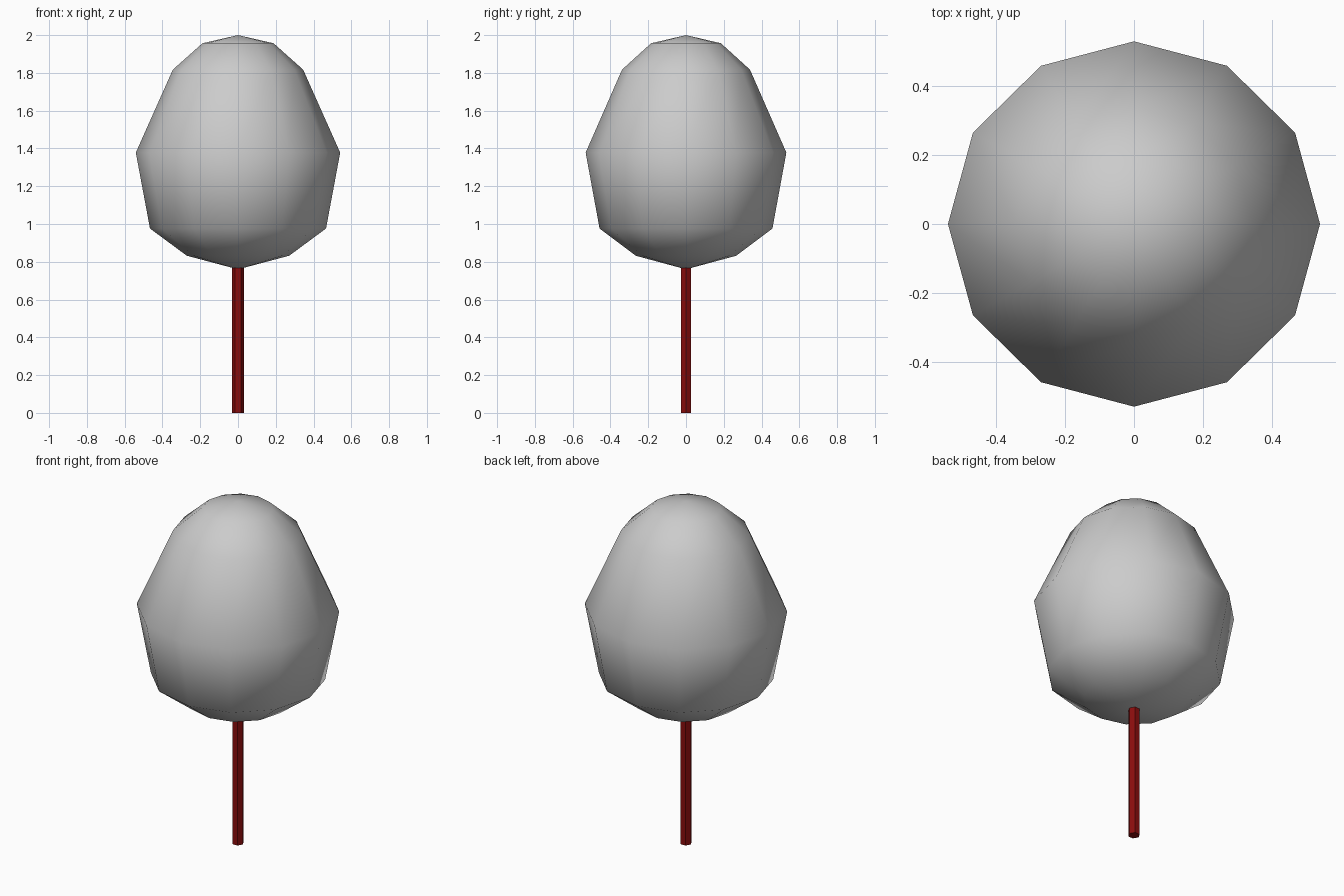
import bpy, bmesh
from math import sin, cos, pi

if "Cube" in bpy.data.objects:
    bpy.data.objects.remove(bpy.data.objects["Cube"])


def lathe(name, profile, sides, y_scale=1.0, smooth=False):
    """Revolve (radius, z) points around z; radius 0 makes a pole."""
    bm = bmesh.new()
    rings = []
    for r, z in profile:
        n = sides if r > 0 else 1
        rings.append([bm.verts.new((r * cos(2 * pi * i / sides),
                                    r * y_scale * sin(2 * pi * i / sides), z))
                      for i in range(n)])
    for a, b in zip(rings, rings[1:]):
        for i in range(sides):
            j = (i + 1) % sides
            quad = [a[i % len(a)], a[j % len(a)], b[j % len(b)], b[i % len(b)]]
            bm.faces.new(list(dict.fromkeys(quad)))
    for ring in (rings[0], rings[-1]):
        if len(ring) > 1:
            bm.faces.new(ring)
    bmesh.ops.recalc_face_normals(bm, faces=bm.faces)
    for f in bm.faces:
        f.smooth = smooth
    mesh = bpy.data.meshes.new(name)
    bm.to_mesh(mesh)
    bm.free()
    obj = bpy.data.objects.new(name, mesh)
    bpy.context.collection.objects.link(obj)
    return obj


# Egg-shaped foliage, smooth shaded
lathe("foliage", [(0, 0.76), (0.271, 0.832), (0.466, 0.976), (0.541, 1.378),
                  (0.345, 1.817), (0.188, 1.957), (0, 2.0)],
      12, y_scale=0.982, smooth=True)

# Thin six-sided trunk
trunk = lathe("trunk", [(0.032, 0), (0.032, 0.78)], 6)
red = bpy.data.materials.new("dark_red")
red.diffuse_color = (0.25, 0.004, 0.004, 1)
red.use_nodes = True
red.node_tree.nodes["Principled BSDF"].inputs["Base Color"].default_value = red.diffuse_color
trunk.data.materials.append(red)
